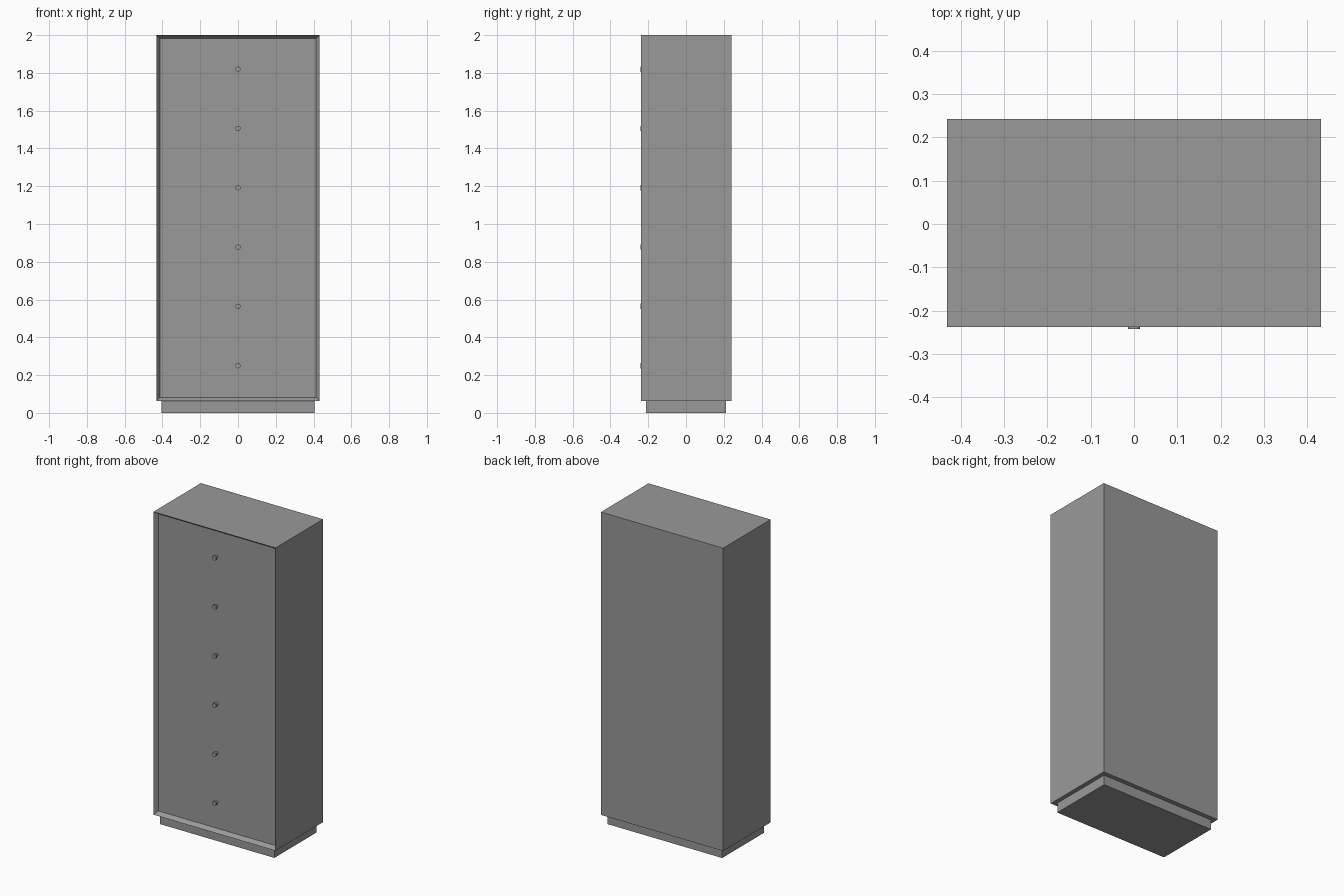
import bpy
import bmesh
from math import pi
from mathutils import Matrix, Vector

cube = bpy.data.objects.get("Cube")
if cube:
    bpy.data.objects.remove(cube, do_unlink=True)

GREY = (0.32, 0.32, 0.32, 1)
grey = bpy.data.materials.new("plain grey")
grey.use_nodes = True
grey.diffuse_color = GREY
grey.node_tree.nodes["Principled BSDF"].inputs["Base Color"].default_value = GREY


def finish(name, bm):
    mesh = bpy.data.meshes.new(name)
    bm.to_mesh(mesh)
    bm.free()
    mesh.materials.append(grey)
    obj = bpy.data.objects.new(name, mesh)
    bpy.context.collection.objects.link(obj)
    return obj


def box(low, high):
    low, high = Vector(low), Vector(high)
    bm = bmesh.new()
    place = Matrix.Translation((low + high) / 2) @ Matrix.Diagonal((high - low).to_4d())
    bmesh.ops.create_cube(bm, size=1, matrix=place)
    return bm


FRONT, BACK = -0.238, 0.242
RIM, RECESS = 0.026, 0.026
BASE_TOP = 0.063

# Cabinet body with the front set back inside a thin rim
bm = box((-0.432, FRONT, BASE_TOP), (0.432, BACK, 2))
bm.normal_update()
front = min(bm.faces, key=lambda f: f.calc_center_median().y)
bmesh.ops.inset_individual(bm, faces=[front], thickness=RIM)
bmesh.ops.translate(bm, verts=front.verts, vec=(0, RECESS, 0))
finish("cabinet_body", bm)

# Plinth set in below the body
finish("plinth", box((-0.405, -0.211, 0), (0.405, 0.213, BASE_TOP)))

# One round knob per drawer: a narrow stem and a wider cap
KNOB_FRONT = -0.242
panel = FRONT + RECESS
for i in range(6):
    bm = bmesh.new()
    z = 0.25 + i * 0.314
    for radius, y0, y1 in ((0.008, panel, -0.23), (0.014, -0.23, KNOB_FRONT)):
        bmesh.ops.create_cone(
            bm, cap_ends=True, segments=16, radius1=radius, radius2=radius, depth=y0 - y1,
            matrix=Matrix.Translation((0, (y0 + y1) / 2, z)) @ Matrix.Rotation(pi / 2, 4, "X"))
    finish(f"drawer_knob_{i + 1}", bm)
